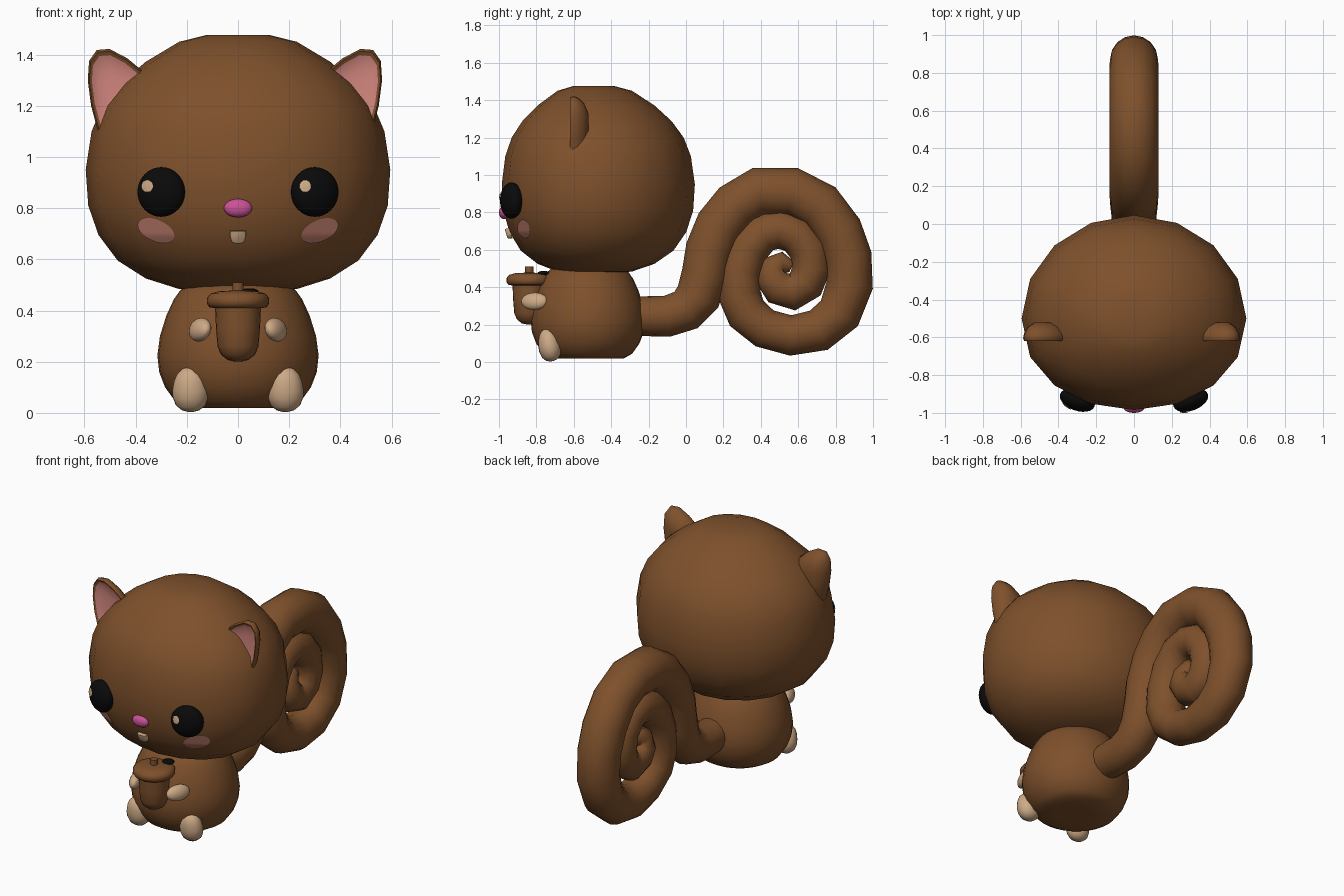
import bpy, bmesh, math
from mathutils import Vector, Matrix, Euler
from mathutils.bvhtree import BVHTree

if "Cube" in bpy.data.objects:
    bpy.data.objects.remove(bpy.data.objects["Cube"])


def material(name, rgb):
    m = bpy.data.materials.new(name)
    m.diffuse_color = (*rgb, 1)
    m.use_nodes = True
    m.node_tree.nodes["Principled BSDF"].inputs["Base Color"].default_value = m.diffuse_color
    return m


BROWN = material("brown fur", (0.21, 0.082, 0.025))
CREAM = material("cream", (0.61, 0.40, 0.24))
EAR_PINK = material("ear pink", (0.65, 0.24, 0.21))
BLUSH = material("cheek blush", (0.47, 0.185, 0.14))
NOSE_PINK = material("nose pink", (0.60, 0.085, 0.31))
BLACK = material("black", (0.003, 0.003, 0.003))


def finish(bm, name, *mats, recalc=True):
    if recalc:
        bmesh.ops.recalc_face_normals(bm, faces=bm.faces[:])
    me = bpy.data.meshes.new(name)
    bm.to_mesh(me)
    bm.free()
    for m in mats:
        me.materials.append(m)
    ob = bpy.data.objects.new(name, me)
    bpy.context.collection.objects.link(ob)
    bpy.ops.object.select_all(action='DESELECT')
    ob.select_set(True)
    bpy.context.view_layer.objects.active = ob
    bpy.ops.object.shade_smooth_by_angle(angle=math.radians(50))
    return ob


def skin(bm, vs):
    """Bridge consecutive closed vertex rings."""
    n = len(vs[0])
    for a, b in zip(vs, vs[1:]):
        for i in range(n):
            j = (i + 1) % n
            bm.faces.new((a[i], a[j], b[j], b[i]))


def loft(rings):
    """Skin a list of closed rings and cap both ends."""
    bm = bmesh.new()
    vs = [[bm.verts.new(p) for p in ring] for ring in rings]
    skin(bm, vs)
    bm.faces.new(vs[0])
    bm.faces.new(vs[-1])
    return bm


def lathe(name, mat, profile, loc, segs=24, front=1.0, back=1.0, power=1.0, rot=0.0):
    """Turn (radius, z) points about z; front and back halves have their own depth."""
    M = Matrix.Translation(loc) @ Matrix.Rotation(rot, 4, 'X')

    def point(r, z, a):
        s = math.sin(a)
        y = s * back if s > 0 else -front * abs(s) ** power
        return M @ Vector((r * math.cos(a), r * y, z))
    ang = [2 * math.pi * i / segs for i in range(segs)]
    return finish(loft([[point(r, z, a) for a in ang] for r, z in profile]), name, mat)


def blob(name, mat, loc, radii, rot=(0, 0, 0)):
    bm = bmesh.new()
    bmesh.ops.create_uvsphere(bm, u_segments=24, v_segments=16, radius=1,
                              matrix=Matrix.LocRotScale(Vector(loc), Euler(rot), Vector(radii)))
    return finish(bm, name, mat)


def decal(name, mat, target, cx, cz, rx, rz, tilt=0.0):
    """Thin oval sheet laid on the front of the target."""
    me = target.data
    tree = BVHTree.FromPolygons([v.co for v in me.vertices], [p.vertices[:] for p in me.polygons])
    bm = bmesh.new()

    def put(k, a):
        u, w = k * rx * math.cos(a), k * rz * math.sin(a)
        x = cx + u * math.cos(tilt) - w * math.sin(tilt)
        z = cz + u * math.sin(tilt) + w * math.cos(tilt)
        ray = Vector((x, -3, z))
        hit = tree.ray_cast(ray, Vector((0, 1, 0)))[0] or tree.find_nearest(Vector((x, -1, z)))[0]
        return bm.verts.new(hit + Vector((0, -0.006, 0)))
    rings = [[put(k / 5, math.pi * i / 12) for i in range(24)] for k in range(1, 6)]
    bm.faces.new(rings[0])
    skin(bm, rings)
    bm.normal_update()
    bmesh.ops.reverse_faces(bm, faces=[f for f in bm.faces if f.normal.y > 0])
    return finish(bm, name, mat, recalc=False)


# Head and body
head = lathe("head", BROWN, [
    (0.12, 0.475), (0.23, 0.484), (0.36, 0.525), (0.47, 0.595), (0.545, 0.695), (0.585, 0.81),
    (0.595, 0.95), (0.572, 1.10), (0.53, 1.20), (0.46, 1.288), (0.36, 1.372), (0.23, 1.45),
    (0.12, 1.477)], (0, -0.50, 0), segs=16, front=0.815, back=0.92, power=0.9)
lathe("body", BROWN, [
    (0.10, 0.02), (0.20, 0.02), (0.245, 0.045), (0.285, 0.10), (0.308, 0.16), (0.315, 0.225),
    (0.305, 0.30), (0.28, 0.38), (0.25, 0.445), (0.225, 0.48), (0.20, 0.50)],
    (0, -0.525, 0), segs=32, front=0.97, back=0.97)

# Curled tail: (y, z, radius) along the spiral
path = [
    (-0.34, 0.245, 0.10), (-0.20, 0.245, 0.107), (-0.10, 0.245, 0.11), (0.0, 0.278, 0.115),
    (0.065, 0.35, 0.122), (0.103, 0.47, 0.126), (0.125, 0.60, 0.128), (0.18, 0.73, 0.13),
    (0.265, 0.835, 0.13), (0.385, 0.91, 0.13), (0.57, 0.91, 0.13), (0.715, 0.835, 0.13),
    (0.815, 0.70, 0.13), (0.865, 0.565, 0.128), (0.875, 0.41, 0.125), (0.82, 0.26, 0.12),
    (0.71, 0.17, 0.115), (0.56, 0.142, 0.108), (0.42, 0.18, 0.107), (0.325, 0.26, 0.112),
    (0.285, 0.36, 0.115), (0.29, 0.49, 0.112), (0.335, 0.61, 0.11), (0.41, 0.69, 0.108),
    (0.50, 0.71, 0.105), (0.59, 0.68, 0.105), (0.655, 0.60, 0.105), (0.67, 0.50, 0.105),
    (0.64, 0.42, 0.102), (0.57, 0.375, 0.10), (0.50, 0.40, 0.10), (0.468, 0.45, 0.098),
    (0.475, 0.51, 0.08), (0.515, 0.53, 0.06), (0.565, 0.51, 0.03)]
rings = []
for i, (y, z, r) in enumerate(path):
    p, q = path[max(i - 1, 0)], path[min(i + 1, len(path) - 1)]
    t = Vector((0, q[0] - p[0], q[1] - p[1])).normalized()
    side = Vector((0, -t.z, t.y))
    rings.append([Vector((0, y, z)) + r * (math.cos(a) * Vector((1, 0, 0)) + math.sin(a) * side)
                  for a in (2 * math.pi * k / 16 for k in range(16))])
finish(loft(rings), "tail", BROWN)

# Ear outline (x, z) and front-to-back sections (scale, y)
ear_outline = [(0.53, 1.08), (0.562, 1.20), (0.575, 1.30), (0.57, 1.375), (0.54, 1.418),
               (0.49, 1.422), (0.42, 1.385), (0.36, 1.335), (0.33, 1.22), (0.42, 1.08)]
ear_sections = [(0.35, -0.598), (0.60, -0.602), (0.84, -0.612), (0.94, -0.62), (1.0, -0.605),
                (0.95, -0.578), (0.75, -0.545), (0.40, -0.522)]

for s, sn in ((-1, "left"), (1, "right")):
    # Cupped ear with pink inside
    ear = loft([[Vector((s * (0.475 + k * (x - 0.475)) - 0.012, y, 1.27 + k * (z - 1.27)))
                 for x, z in ear_outline] for k, y in ear_sections])
    ear.faces.ensure_lookup_table()
    inner = len(ear_outline) * 2
    for i, f in enumerate(ear.faces):
        f.material_index = int(i < inner or i == len(ear.faces) - 2)
    finish(ear, sn + "_ear", BROWN, EAR_PINK)
    # Eye, highlight and cheek
    eye = blob(sn + "_eye", BLACK, (s * 0.30, -0.933, 0.863), (0.097, 0.055, 0.097),
               (0, 0, s * 0.35))
    decal(sn + "_eye_highlight", CREAM, eye, s * 0.309 - 0.046, 0.886, 0.023, 0.024)
    decal(sn + "_cheek", BLUSH, head, s * 0.32, 0.712, 0.077, 0.042, s * 0.42)
    # Paw and egg-shaped foot
    blob(sn + "_paw", CREAM, (s * 0.148, -0.81, 0.325), (0.034, 0.076, 0.047),
         (0, -s * 0.3, -s * 0.4))
    lathe(sn + "_foot", CREAM, [
        (0.01, -0.088), (0.035, -0.081), (0.058, -0.062), (0.07, -0.03), (0.071, 0.0),
        (0.064, 0.036), (0.052, 0.063), (0.034, 0.081), (0.01, 0.09)],
        (s * 0.185, -0.73, 0.091), segs=20, front=0.85, back=0.85, rot=0.15)

# Nose and tooth
blob("nose", NOSE_PINK, (0, -0.973, 0.80), (0.055, 0.027, 0.036))
tooth = [(-0.03, 0.713), (-0.031, 0.69), (-0.025, 0.668), (-0.01, 0.66),
         (0.01, 0.66), (0.025, 0.668), (0.031, 0.69), (0.03, 0.713)]
finish(loft([[Vector((x * k, y - 0.25 * (z - 0.69), 0.69 + (z - 0.69) * k)) for x, z in tooth]
             for k, y in ((1, -0.935), (1, -0.957), (0.8, -0.963))]), "tooth", CREAM)

# Acorn: nut, cap and stem, with a dark patch behind it
spot = (0, -0.838, 0)
lathe("acorn_nut", BROWN, [(0.01, 0.20), (0.04, 0.207), (0.066, 0.228), (0.08, 0.26),
                           (0.086, 0.33), (0.09, 0.42)], spot)
lathe("acorn_cap", BROWN, [(0.085, 0.408), (0.112, 0.413), (0.122, 0.428), (0.122, 0.448),
                           (0.108, 0.466), (0.075, 0.475), (0.02, 0.478)], spot)
lathe("acorn_stem", BROWN, [(0.022, 0.47), (0.022, 0.51)], spot, segs=12)
blob("dark_patch", BLACK, (0.045, -0.76, 0.475), (0.035, 0.035, 0.012))
